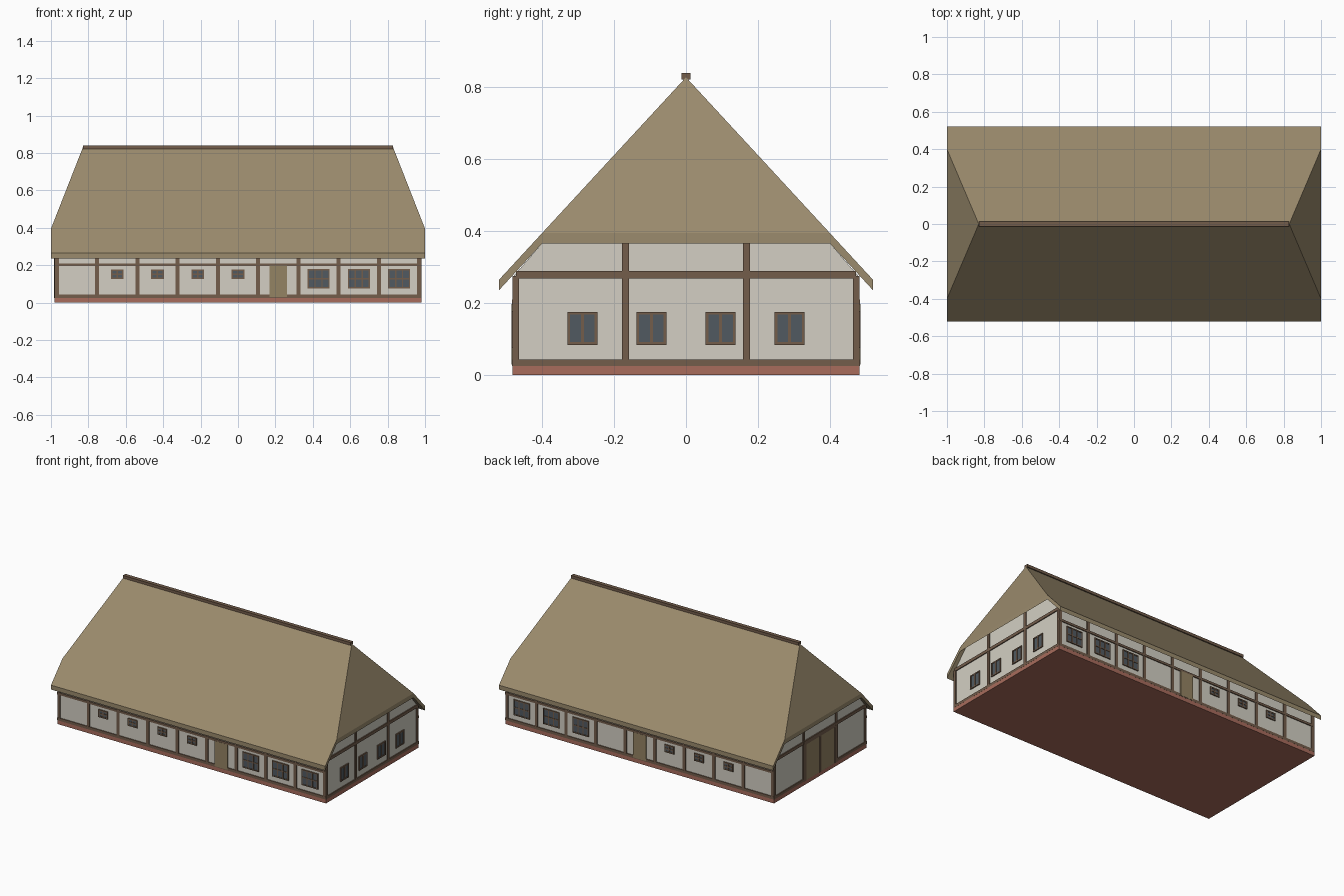
import bpy, bmesh

if "Cube" in bpy.data.objects:
    bpy.data.objects.remove(bpy.data.objects["Cube"])


def material(name, r, g, b):
    m = bpy.data.materials.new(name)
    lin = [((c / 255 + 0.055) / 1.055) ** 2.4 for c in (r, g, b)]
    m.diffuse_color = (*lin, 1)
    m.use_nodes = True
    m.node_tree.nodes["Principled BSDF"].inputs["Base Color"].default_value = m.diffuse_color
    return m


THATCH = material("thatch", 155, 139, 109)
PLASTER = material("plaster", 211, 207, 195)
TIMBER = material("timber", 115, 93, 75)
BRICK = material("brick", 168, 108, 92)
GLASS = material("glass", 81, 90, 97)
DOOR = material("door wood", 148, 131, 99)

HX, HY = 0.98, 0.483        # outer faces of the timber frame
PITCH, RIDGE_Z, THICK = 1.083, 0.828, 0.029


def add_object(name, bm, mat):
    bmesh.ops.recalc_face_normals(bm, faces=bm.faces)
    me = bpy.data.meshes.new(name)
    bm.to_mesh(me)
    bm.free()
    me.materials.append(mat)
    ob = bpy.data.objects.new(name, me)
    bpy.context.collection.objects.link(ob)
    return ob


def add_box(bm, lo, hi):
    verts = bmesh.ops.create_cube(bm, size=1)["verts"]
    for v in verts:
        v.co = [(a + b) / 2 + c * (b - a) for a, b, c in zip(lo, hi, v.co)]


def on_wall(bm, side, u0, u1, z0, z1, out=0.0):
    """Plate on one wall: u runs along the wall, out is how far it stands proud."""
    back = 0.012
    if side in ("front", "back"):
        s = -1 if side == "front" else 1
        a, b = sorted((s * (HY - back), s * (HY + out)))
        add_box(bm, (u0, a, z0), (u1, b, z1))
    else:
        s = -1 if side == "left" else 1
        a, b = sorted((s * (HX - back), s * (HX + out)))
        add_box(bm, (a, u0, z0), (b, u1, z1))


def roof_z(y):
    return RIDGE_Z - PITCH * abs(y)


# Brick plinth
bm = bmesh.new()
add_box(bm, (-HX, -HY, 0), (HX, HY, 0.025))
add_object("plinth", bm, BRICK)

# Plastered walls: gable profile drawn along the length
bm = bmesh.new()
wx, wy = HX - 0.005, HY - 0.005
profile = [(-wy, 0.02), (wy, 0.02), (wy, 0.277), (0.36, 0.412), (-0.36, 0.412), (-wy, 0.277)]
face = bm.faces.new([bm.verts.new((-wx, y, z)) for y, z in profile])
ext = bmesh.ops.extrude_face_region(bm, geom=[face])["geom"]
for v in ext:
    if isinstance(v, bmesh.types.BMVert):
        v.co.x = wx
if not face.is_valid or len([f for f in bm.faces if len(f.verts) == 6]) < 2:
    bmesh.ops.holes_fill(bm, edges=bm.edges)
add_object("plaster_walls", bm, PLASTER)

# Half-hipped thatch roof: top skin, lower skin and edge faces
bm = bmesh.new()
outline = [(-1, -0.52), (1, -0.52), (1, -0.4), (1, 0.4),
           (1, 0.52), (-1, 0.52), (-1, 0.4), (-1, -0.4)]
points = [(x, y, roof_z(y)) for x, y in outline]
points += [(-0.83, 0, RIDGE_Z), (0.83, 0, RIDGE_Z)]
top = [bm.verts.new(p) for p in points]
low = [bm.verts.new((x, y, z - THICK)) for x, y, z in points]
for skin in (top, low):
    for loop in ((0, 1, 2, 9, 8, 7), (4, 5, 6, 8, 9, 3), (2, 3, 9), (6, 7, 8)):
        bm.faces.new([skin[i] for i in loop])
for i in range(8):
    j = (i + 1) % 8
    bm.faces.new((top[i], top[j], low[j], low[i]))
add_object("thatch_roof", bm, THATCH)

# Ridge cap
bm = bmesh.new()
add_box(bm, (-0.83, -0.013, 0.822), (0.83, 0.013, 0.84))
add_object("ridge_cap", bm, TIMBER)

# Timber frame: nine bays on the long sides, three on the gables
BAY = 0.2153
bm = bmesh.new()
for side in ("front", "back"):
    for i in range(10):
        x = (i - 4.5) * BAY
        on_wall(bm, side, x - 0.0105, x + 0.0105, 0.025, 0.274)
    on_wall(bm, side, -HX, HX, 0.025, 0.043, 0.0005)
    on_wall(bm, side, -HX, HX, 0.195, 0.21, 0.001)
for side in ("left", "right"):
    for y in (-0.168, 0.168):
        on_wall(bm, side, y - 0.01, y + 0.01, 0.025, 0.405)
    for y in (-0.4735, 0.4735):
        on_wall(bm, side, y - 0.0095, y + 0.0095, 0.025, 0.275)
    on_wall(bm, side, -HY, HY, 0.025, 0.043, 0.0005)
    on_wall(bm, side, -0.472, 0.472, 0.269, 0.289, 0.001)
add_object("timber_frame", bm, TIMBER)

# Windows: glass plate with a frame and glazing bars
glass, frames = bmesh.new(), bmesh.new()


def window(side, u, z, w, h, cols, rows, bar):
    u0, u1, z0, z1 = u - w / 2, u + w / 2, z - h / 2, z + h / 2
    on_wall(glass, side, u0 + 0.002, u1 - 0.002, z0 + 0.002, z1 - 0.002, -0.001)
    for i in range(cols + 1):
        c = u0 + bar / 2 + (w - bar) * i / cols
        on_wall(frames, side, c - bar / 2, c + bar / 2, z0, z1, 0.002)
    for i in range(rows + 1):
        c = z0 + bar / 2 + (h - bar) * i / rows
        on_wall(frames, side, u0, u1, c - bar / 2, c + bar / 2, 0.0018)


for side, small_bays in (("front", (1, 2, 3, 4)), ("back", (1, 2, 3))):
    for i in small_bays:
        window(side, (i - 4) * BAY, 0.152, 0.068, 0.05, 2, 2, 0.008)
    for i in (6, 7, 8):
        window(side, (i - 4) * BAY, 0.127, 0.118, 0.103, 3, 2, 0.007)
for y in (-0.288, -0.096, 0.096, 0.288):
    window("right", y, 0.13, 0.084, 0.092, 2, 1, 0.008)
add_object("window_glass", glass, GLASS)
add_object("window_frames", frames, TIMBER)

# House doors on the long sides
bm = bmesh.new()
on_wall(bm, "front", BAY - 0.047, BAY + 0.047, 0.03, 0.197, 0.002)
on_wall(bm, "back", -0.047, 0.047, 0.03, 0.197, 0.002)
add_object("house_doors", bm, DOOR)

# Double barn door on the left gable, with its middle post and lintel
bm = bmesh.new()
for s in (-1, 1):
    a, b = sorted((s * 0.008, s * 0.16))
    on_wall(bm, "left", a, b, 0.026, 0.272, 0.001)
add_object("barn_door_leaves", bm, DOOR)
bm = bmesh.new()
on_wall(bm, "left", -0.01, 0.01, 0.025, 0.272, 0.003)
for s in (-1, 1):
    on_wall(bm, "left", s * 0.163 - 0.015, s * 0.163 + 0.015, 0.025, 0.272, 0.003)
on_wall(bm, "left", -0.175, 0.175, 0.262, 0.289, 0.0025)
add_object("barn_door_frame", bm, TIMBER)
